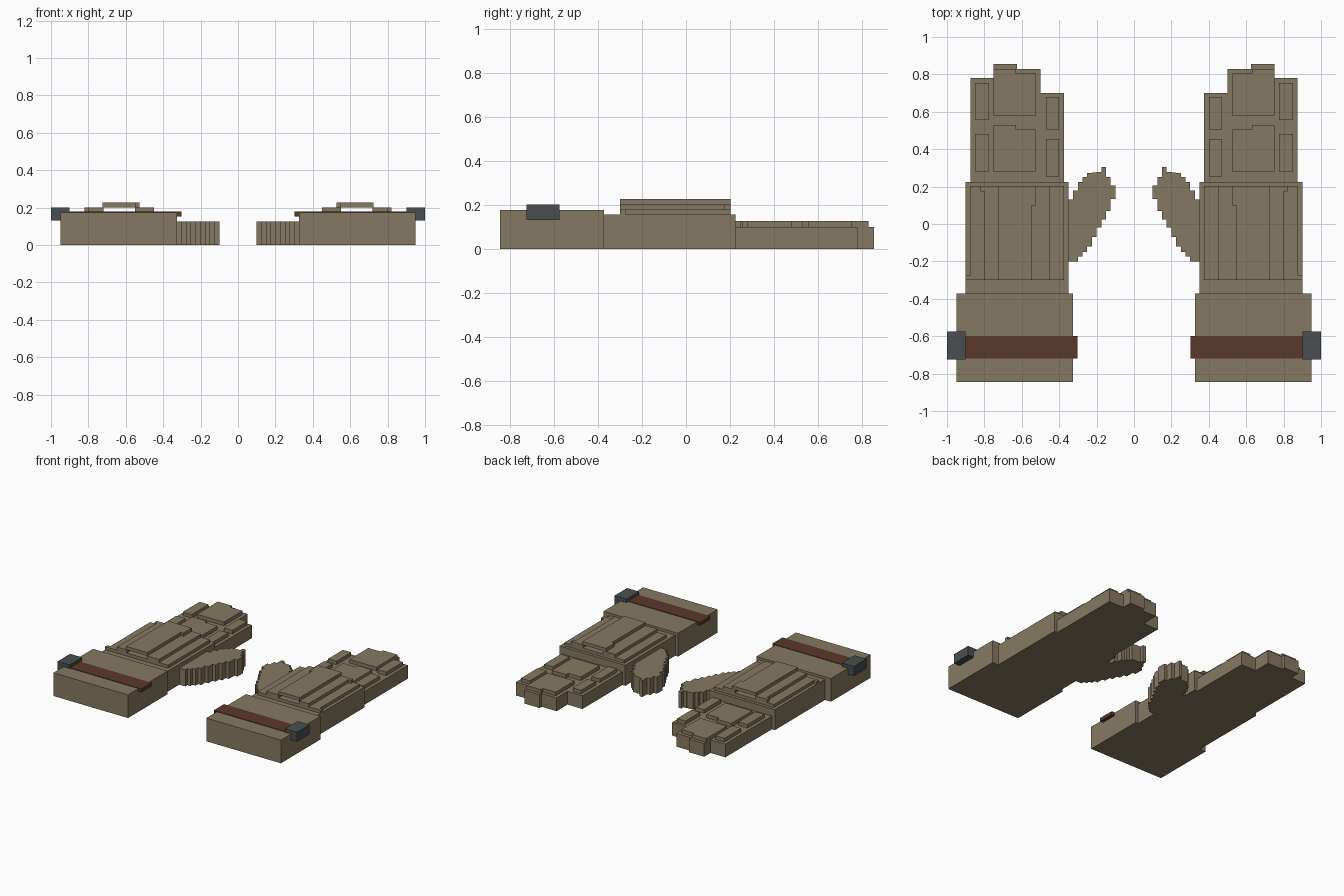
import bpy, bmesh

if "Cube" in bpy.data.objects:
    bpy.data.objects.remove(bpy.data.objects["Cube"])


def material(name, rgb):
    m = bpy.data.materials.new(name)
    m.diffuse_color = (*rgb, 1)
    m.use_nodes = True
    m.node_tree.nodes["Principled BSDF"].inputs["Base Color"].default_value = m.diffuse_color
    return m


TAN = material("tan cloth", (0.235, 0.191, 0.122))
BROWN = material("brown leather", (0.107, 0.040, 0.023))
STEEL = material("dark steel", (0.069, 0.078, 0.082))


def finish(bm, name, mat):
    bmesh.ops.recalc_face_normals(bm, faces=bm.faces)
    mesh = bpy.data.meshes.new(name)
    bm.to_mesh(mesh)
    bm.free()
    mesh.materials.append(mat)
    ob = bpy.data.objects.new(name, mesh)
    bpy.context.collection.objects.link(ob)
    return ob


def extrude_outline(bm, pts, z0, z1, side):
    """Prism from an outline in x, y, mirrored when side is -1."""
    face = bm.faces.new([bm.verts.new((side * x, y, z0)) for x, y in pts])
    out = bmesh.ops.extrude_face_region(bm, geom=[face])
    new = [v for v in out["geom"] if isinstance(v, bmesh.types.BMVert)]
    bmesh.ops.translate(bm, verts=new, vec=(0, 0, z1 - z0))


def column_outline(cols):
    """Stepped outline from adjoining columns (x0, x1, y_low, y_high)."""
    low = [p for x0, x1, a, b in cols for p in ((x0, a), (x1, a))]
    high = [p for x0, x1, a, b in cols for p in ((x0, b), (x1, b))]
    pts = []
    for p in low + high[::-1]:
        if p not in pts:
            pts.append(p)
    return pts


def prism(name, cols, z0, z1, mat, side):
    bm = bmesh.new()
    extrude_outline(bm, column_outline(cols), z0, z1, side)
    return finish(bm, name, mat)


# thumb columns: low and high y for each 0.025 step in x
THUMB = [(0.135, 0.205), (0.07, 0.25), (0.025, 0.305), (-0.02, 0.278),
         (-0.07, 0.276), (-0.12, 0.274), (-0.15, 0.25), (-0.175, 0.225),
         (-0.2, 0.18), (-0.201, 0.13)]
thumb_cols = [(round(0.1 + 0.025 * i, 3), round(0.125 + 0.025 * i, 3), a, b)
              for i, (a, b) in enumerate(THUMB)]

# fingertip steps across the hand
finger_cols = [(0.375, 0.5, 0.225, 0.70), (0.5, 0.625, 0.225, 0.83),
               (0.625, 0.75, 0.225, 0.855), (0.75, 0.875, 0.225, 0.78)]

# raised finger pads
pads = {
    "inner_lower_pad": [(0.40, 0.47, 0.255, 0.455)],
    "inner_upper_pad": [(0.40, 0.47, 0.505, 0.68)],
    "middle_lower_pad": [(0.525, 0.63, 0.28, 0.505), (0.63, 0.75, 0.28, 0.53)],
    "middle_upper_pad": [(0.525, 0.63, 0.58, 0.805), (0.63, 0.75, 0.58, 0.83)],
    "outer_lower_pad": [(0.775, 0.85, 0.28, 0.48)],
    "outer_upper_pad": [(0.775, 0.85, 0.555, 0.755)],
}

for side, tag in ((1, "right"), (-1, "left")):
    def part(name, cols, z0, z1, mat=TAN):
        return prism(f"{tag}_{name}", cols, z0, z1, mat, side)

    # glove body
    part("cuff", [(0.327, 0.95, -0.845, -0.372)], 0, 0.175)
    part("palm", [(0.35, 0.9, -0.372, 0.225)], 0, 0.155)
    part("fingers", finger_cols, 0, 0.1)
    part("thumb", thumb_cols, 0, 0.125)

    # stacked plates on the back of the hand
    part("back_plate", [(0.375, 0.875, -0.3, 0.202),
                        (0.875, 0.9, -0.3, -0.272)], 0.155, 0.178)
    part("inner_ridge", [(0.45, 0.55, -0.3, 0.202)], 0.178, 0.202)
    part("outer_ridge", [(0.72, 0.8, -0.3, 0.202),
                         (0.8, 0.82, 0.175, 0.202)], 0.178, 0.202)
    part("top_ridge", [(0.527, 0.548, 0.1, 0.202),
                       (0.548, 0.725, -0.3, 0.202)], 0.202, 0.227)

    for name, cols in pads.items():
        part(name, cols, 0.1, 0.127)

    # wrist strap and buckle
    part("strap", [(0.302, 0.92, -0.72, -0.598)], 0.153, 0.179, BROWN)
    part("buckle", [(0.9, 1.0, -0.725, -0.575)], 0.13, 0.202, STEEL)
